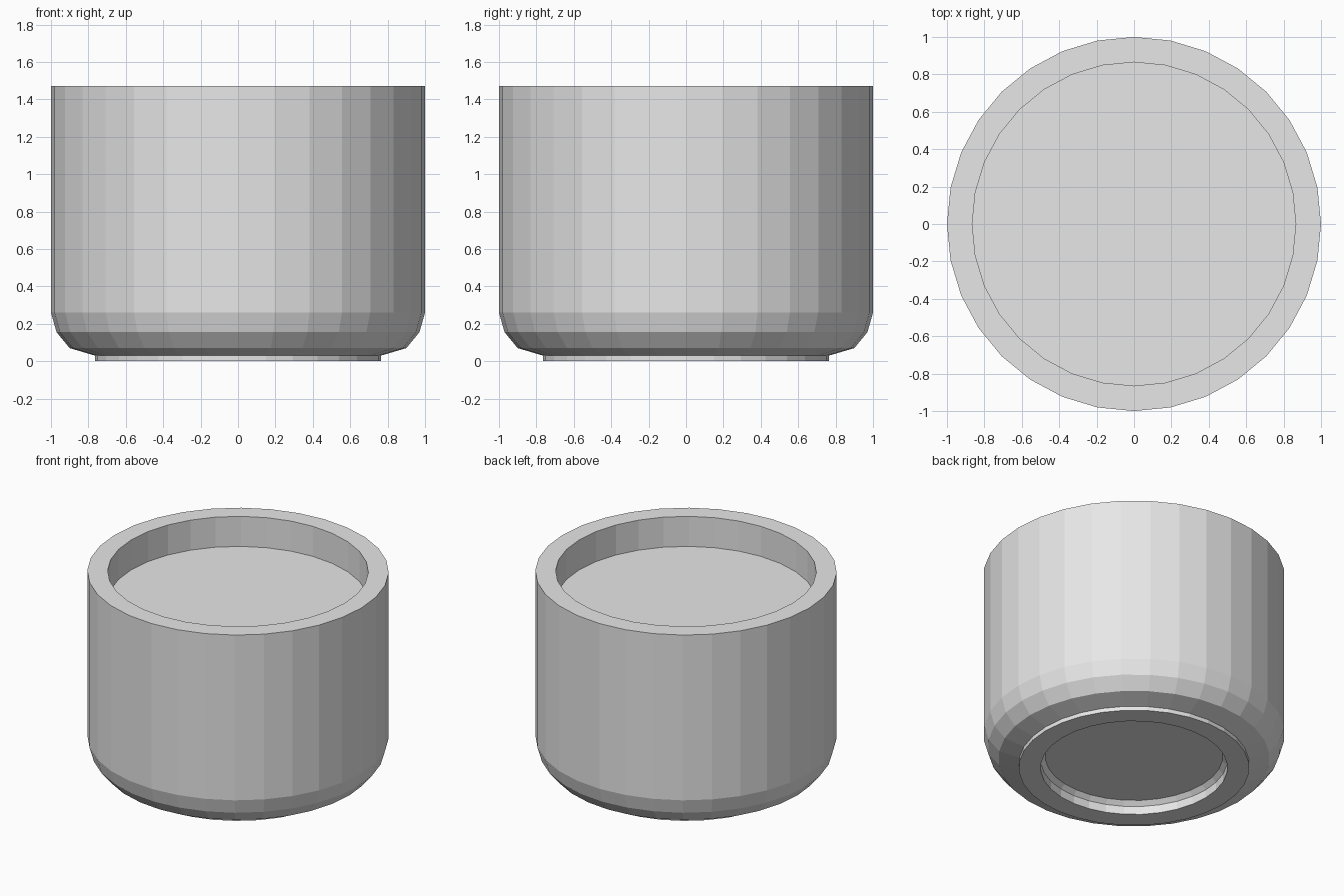
import bpy
import bmesh
from math import cos, sin, tau

if "Cube" in bpy.data.objects:
    bpy.data.objects.remove(bpy.data.objects["Cube"], do_unlink=True)

SIDES = 32

# Plain grey for the whole pot
grey = bpy.data.materials.new("light_grey")
grey.use_nodes = True
colour = (0.8, 0.8, 0.8, 1)
grey.diffuse_color = colour
grey.node_tree.nodes["Principled BSDF"].inputs["Base Color"].default_value = colour


def lathe(name, profile):
    """Turn a (radius, height) profile around z and cap both ends."""
    bm = bmesh.new()
    rings = [[bm.verts.new((r * cos(tau * i / SIDES), r * sin(tau * i / SIDES), z))
              for i in range(SIDES)] for r, z in profile]
    for low, high in zip(rings, rings[1:]):
        for i in range(SIDES):
            j = (i + 1) % SIDES
            bm.faces.new((low[i], low[j], high[j], high[i]))
    bm.faces.new(rings[0][::-1])
    bm.faces.new(rings[-1])
    bmesh.ops.recalc_face_normals(bm, faces=bm.faces)
    mesh = bpy.data.meshes.new(name)
    bm.to_mesh(mesh)
    bm.free()
    mesh.materials.append(grey)
    obj = bpy.data.objects.new(name, mesh)
    bpy.context.collection.objects.link(obj)
    return obj


# Underside recess, foot ring, rounded base, wall, rim and sunken floor
underside = [(0.59, 0.09), (0.62, 0.06), (0.62, 0)]
foot = [(0.765, 0), (0.765, 0.03)]
wall = [(0.9, 0.07), (0.97, 0.155), (1, 0.26), (1, 1.47)]
inside = [(0.865, 1.47), (0.865, 1.25)]
lathe("round_pot", underside + foot + wall + inside)
